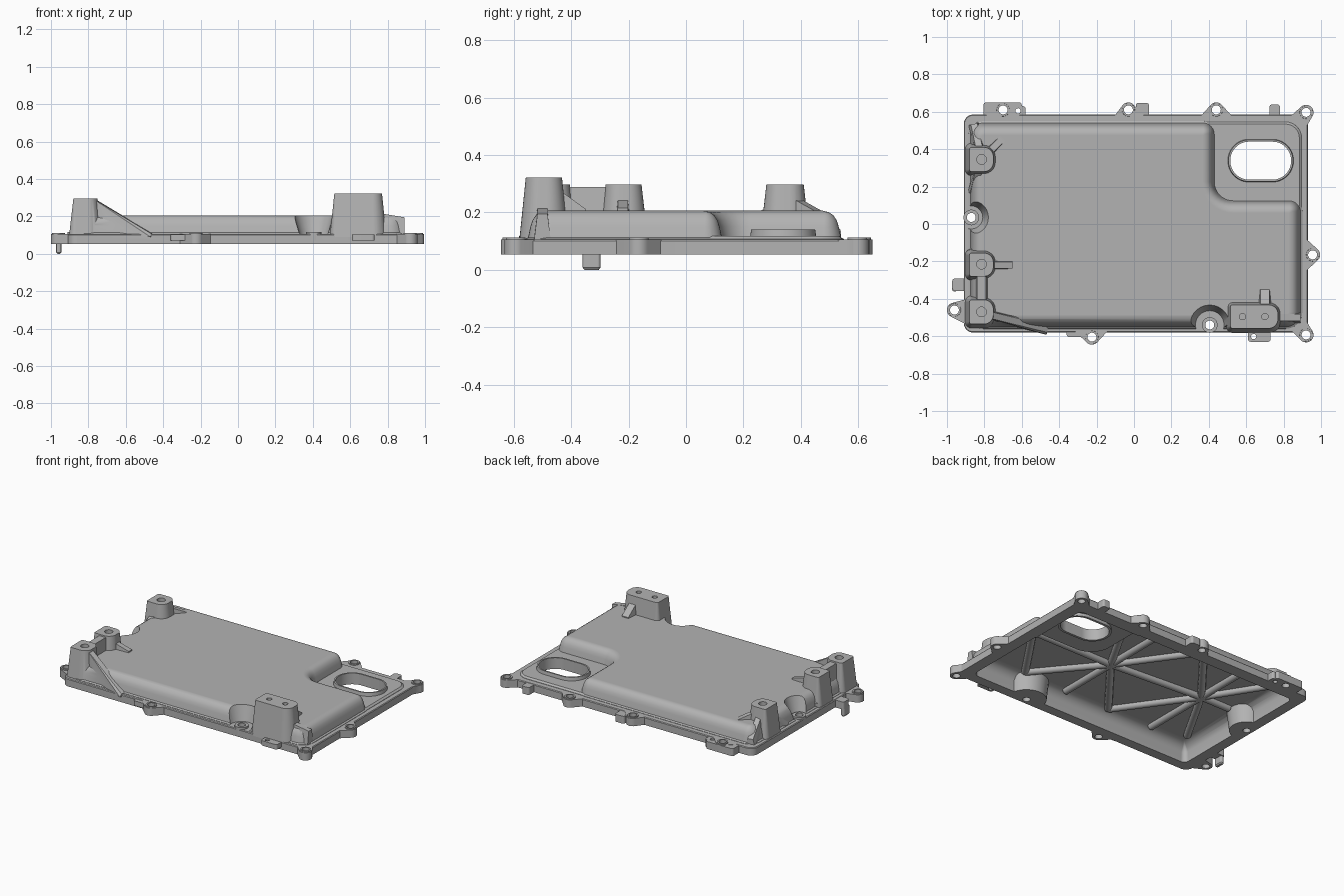
import bpy, bmesh, math
from mathutils import Vector, Matrix

if "Cube" in bpy.data.objects:
    bpy.data.objects.remove(bpy.data.objects["Cube"])

metal = bpy.data.materials.new("cast grey metal")
metal.use_nodes = True
GREY = (0.45, 0.45, 0.45, 1)
metal.diffuse_color = GREY
metal.node_tree.nodes["Principled BSDF"].inputs["Base Color"].default_value = GREY
FLOOR, RIM = 0.053, 0.105


def add(name, bm):
    bmesh.ops.recalc_face_normals(bm, faces=bm.faces)
    mesh = bpy.data.meshes.new(name)
    bm.to_mesh(mesh)
    bm.free()
    mesh.materials.append(metal)
    ob = bpy.data.objects.new(name, mesh)
    bpy.context.collection.objects.link(ob)
    return ob


def outline(corners, inset, seg=8):
    """Counter-clockwise corners (x, y, radius), moved inward and rounded."""
    pts = []
    for i, (x, y, r) in enumerate(corners):
        p = Vector((x, y))
        d1 = (p - Vector(corners[i - 1][:2])).normalized()
        d2 = (Vector(corners[(i + 1) % len(corners)][:2]) - p).normalized()
        n1, n2 = Vector((-d1.y, d1.x)), Vector((-d2.y, d2.x))
        turn = math.atan2(d1.x * d2.y - d1.y * d2.x, d1.dot(d2))
        side = 1 if turn > 0 else -1
        r = max(r - inset * side, 0.004)
        q = p + (n1 + n2) * inset / (1 + n1.dot(n2))
        start = q - d1 * r * math.tan(abs(turn) / 2)
        centre = start + n1 * r * side
        for k in range(seg + 1):
            pts.append(centre + Matrix.Rotation(turn * k / seg, 2) @ (start - centre))
    return pts


def loft(name, corners, rings, seg=8):
    bm = bmesh.new()
    rows = [[bm.verts.new((p.x, p.y, z)) for p in outline(corners, d, seg)] for z, d in rings]
    for a, b in zip(rows, rows[1:]):
        for i in range(len(a)):
            j = (i + 1) % len(a)
            bm.faces.new((a[i], a[j], b[j], b[i]))
    bm.faces.new(rows[0][::-1])
    bm.faces.new(rows[-1])
    return add(name, bm)


def box(x0, x1, y0, y1, r):
    return [(x0, y0, r), (x1, y0, r), (x1, y1, r), (x0, y1, r)]


def hull(name, points):
    bm = bmesh.new()
    for p in points:
        bm.verts.new(p)
    out = bmesh.ops.convex_hull(bm, input=bm.verts)
    bmesh.ops.delete(bm, geom=[v for v in bm.verts if not v.link_faces], context='VERTS')
    bmesh.ops.dissolve_limit(bm, angle_limit=0.01, verts=bm.verts, edges=bm.edges)
    return add(name, bm)


def circle(x, y, r, n=28):
    return [(x + r * math.cos(k * math.tau / n), y + r * math.sin(k * math.tau / n)) for k in range(n)]


def cone(name, x, y, z0, z1, r0, r1=None):
    low, high = circle(x, y, r0), circle(x, y, r1 or r0)
    return hull(name, [(*p, z0) for p in low] + [(*p, z1) for p in high])


def boolean(target, tool, operation):
    mod = target.modifiers.new("join", 'BOOLEAN')
    mod.operation, mod.object, mod.solver = operation, tool, 'MANIFOLD'
    bpy.context.view_layer.objects.active = target
    bpy.ops.object.modifier_apply(modifier=mod.name)
    bpy.data.objects.remove(tool)


def gusset(p, q, z_top, z_end, w=0.022):
    p, q = Vector(p), Vector(q)
    d = (q - p).normalized()
    n = Vector((-d.y, d.x))
    pts = []
    for c, z in ((p, z_top), (q, z_end)):
        for s in (-1, 1):
            pts += [(*(c + n * s * w * 1.4), 0.09), (*(c + n * s * w * 0.8), z)]
    return hull("gusset", pts)


# Flange plate and the stepped dome above it
casting = loft("cover_casting", box(-0.91, 0.93, -0.58, 0.585, 0.05),
               [(FLOOR, 0), (0.1, 0), (RIM, 0.004)])
dome_plan = [(-0.875, -0.55, 0.07), (0.89, -0.55, 0.08), (0.89, 0.125, 0.06),
             (0.43, 0.125, 0.1), (0.43, 0.54, 0.06), (-0.875, 0.54, 0.07)]
dome = loft("dome", dome_plan, [(0.09, -0.012), (0.107, -0.01), (0.113, 0), (0.15, 0.008), (0.172, 0.015),
                                (0.19, 0.027), (0.201, 0.043), (0.206, 0.065)])
shelf_plan = box(0.3, 0.89, 0.02, 0.54, 0.08)
shelf = loft("shelf", shelf_plan, [(0.09, -0.008), (0.107, -0.006), (0.117, 0.006)])

# Hollow underside, kept clear of the two scooped bolt seats
cavity = loft("cavity", dome_plan, [(-0.1, 0.03), (0.12, 0.04), (0.15, 0.055), (0.168, 0.078), (0.176, 0.11)])
shelf_cavity = loft("shelf_cavity", shelf_plan, [(-0.1, 0.035), (0.085, 0.045)])
seats = [(0.405, -0.54, 0.075), (-0.87, 0.035, 0.06)]
for x, y, r in seats:
    boolean(dome, cone("scoop", x, y, 0.1, 0.25, r, r + 0.045), 'DIFFERENCE')
    boolean(cavity, cone("plug", x, y, -0.2, 0.25, r + 0.02, r + 0.07), 'DIFFERENCE')
parts = [dome, shelf] + [cone("seat", x, y, 0.07, 0.118, 0.042) for x, y, r in seats]

# Bolt ears: centre, then the two points where the ear meets the plate
ears = [((-0.7, 0.61), (-0.8, 0.57), (-0.6, 0.57)), ((-0.03, 0.61), (-0.11, 0.57), (0.06, 0.57)),
        ((0.44, 0.61), (0.35, 0.57), (0.53, 0.57)), ((0.92, 0.597), (0.83, 0.57), (0.91, 0.5)),
        ((0.955, -0.165), (0.91, -0.26), (0.91, -0.07)), ((0.92, -0.593), (0.83, -0.56), (0.91, -0.5)),
        ((-0.225, -0.605), (-0.33, -0.56), (-0.13, -0.56)), ((-0.96, -0.46), (-0.89, -0.4), (-0.87, -0.55))]
for c, a, b in ears:
    plan = circle(*c, 0.04) + [a, b]
    parts.append(hull("ear", [(*p, z) for p in plan for z in (FLOOR, RIM)]))
    parts.append(cone("ear_pad", *c, 0.07, 0.112, 0.037, 0.034))

# Extra tabs along the edge
tabs = [(-0.805, -0.6, 0.55, 0.65, FLOOR), (-0.62, -0.58, 0.55, 0.63, FLOOR), (0.01, 0.08, 0.55, 0.648, FLOOR),
        (0.725, 0.78, 0.55, 0.64, FLOOR), (0.61, 0.73, -0.63, -0.55, 0.07), (-0.36, -0.25, -0.605, -0.55, 0.07),
        (-0.972, -0.89, -0.357, -0.292, FLOOR)]
for x0, x1, y0, y1, z in tabs:
    parts.append(loft("tab", box(x0, x1, y0, y1, 0.014), [(z, 0), (RIM - 0.002, 0)], 4))

# Tapered mounting posts, squared outside and rounded inside
posts = [(-0.88, -0.752, 0.28, 0.41, 0.297), (-0.88, -0.752, -0.28, -0.155, 0.297),
         (-0.88, -0.752, -0.535, -0.405, 0.297), (0.515, 0.77, -0.558, -0.432, 0.322)]
for x0, x1, y0, y1, z in posts:
    plan = [(x0, y0, 0.012), (x1, y0, 0.05), (x1, y1, 0.05), (x0, y1, 0.012)]
    parts.append(loft("post", plan, [(0.09, -0.024), (z, 0)]))

# Webs and sloping gussets around the posts
for spec in [((-0.815, 0.35), (-0.855, 0.535), 0.28, 0.14), ((-0.815, 0.345), (-0.69, 0.47), 0.27, 0.2),
             ((-0.815, 0.345), (-0.86, 0.16), 0.27, 0.12), ((-0.815, -0.22), (-0.65, -0.22), 0.26, 0.215),
             ((-0.815, -0.22), (-0.815, -0.46), 0.288, 0.288, 0.03), ((-0.775, -0.485), (-0.46, -0.562), 0.297, 0.108),
             ((-0.815, -0.2), (-0.875, -0.13), 0.24, 0.13),
             ((0.7, -0.45), (0.7, -0.35), 0.285, 0.212, 0.03), ((0.74, -0.5), (0.89, -0.5), 0.22, 0.195)]:
    parts.append(gusset(*spec))

for part in parts:
    boolean(casting, part, 'UNION')
for hollow in (cavity, shelf_cavity):
    boolean(casting, hollow, 'DIFFERENCE')

# Oval port with a raised collar
port_plan = box(0.515, 0.84, 0.237, 0.44, 0.1)
boolean(casting, loft("collar", port_plan, [(0.065, -0.016), (0.118, -0.013), (0.14, -0.01)], 14), 'UNION')
boolean(casting, loft("port", port_plan, [(-0.1, 0), (0.3, 0)], 14), 'DIFFERENCE')

# Through holes, then blind holes in the post tops
holes = [(*c, 0.024, -0.1) for c, a, b in ears] + [(x, y, 0.024, -0.1) for x, y, r in seats]
holes += [(-0.62, 0.605, 0.014, -0.1), (0.64, -0.602, 0.014, -0.1)]
holes += [(-0.815, y, 0.026, 0.22) for y in (0.345, -0.215, -0.47)]
holes += [(x, -0.495, 0.017, 0.24) for x in (0.58, 0.7)]
for x, y, r, z in holes:
    boolean(casting, cone("hole", x, y, z, 0.5, r), 'DIFFERENCE')

# Locating pin under the side tab
pin = loft("locating_pin", box(-0.972, -0.945, -0.36, -0.298, 0.01),
           [(0, 0.006), (0.008, 0), (0.06, 0)], 4)

# Stiffening ribs on the underside of the roof
curve = bpy.data.curves.new("roof_ribs", 'CURVE')
curve.dimensions, curve.bevel_depth, curve.use_fill_caps = '3D', 0.024, True
hub_a, hub_b = (0.16, -0.03), (-0.52, 0.02)
spokes = [(hub_a, e) for e in [(0.78, -0.03), (0.16, 0.45), (0.16, -0.46), (-0.18, 0.45), (-0.18, -0.46),
                               (0.35, 0.3), (0.5, -0.44), hub_b]]
spokes += [(hub_b, e) for e in [(-0.74, 0.02), (-0.52, 0.45), (-0.52, -0.46), (-0.18, 0.45),
                                (-0.18, -0.46), (-0.76, 0.4), (-0.76, -0.4)]]
spokes += [((0.78, -0.03), (0.5, -0.44))]
for a, b in spokes:
    s = curve.splines.new('POLY')
    s.points.add(1)
    for pt, (x, y) in zip(s.points, (a, b)):
        pt.co = (x, y, 0.17, 1)
ribs = bpy.data.objects.new("roof_ribs", curve)
curve.materials.append(metal)
bpy.context.collection.objects.link(ribs)
bpy.ops.object.select_all(action='DESELECT')
bpy.context.view_layer.objects.active = ribs
ribs.select_set(True)
bpy.ops.object.convert(target='MESH')

# Smooth fillets with crisp machined edges
for name in ("cover_casting", "locating_pin", "roof_ribs"):
    ob = bpy.data.objects[name]
    bpy.ops.object.select_all(action='DESELECT')
    ob.select_set(True)
    bpy.context.view_layer.objects.active = ob
    bpy.ops.object.shade_smooth_by_angle(angle=math.radians(32))
    ob.modifiers.new("weighted normals", 'WEIGHTED_NORMAL').keep_sharp = True
